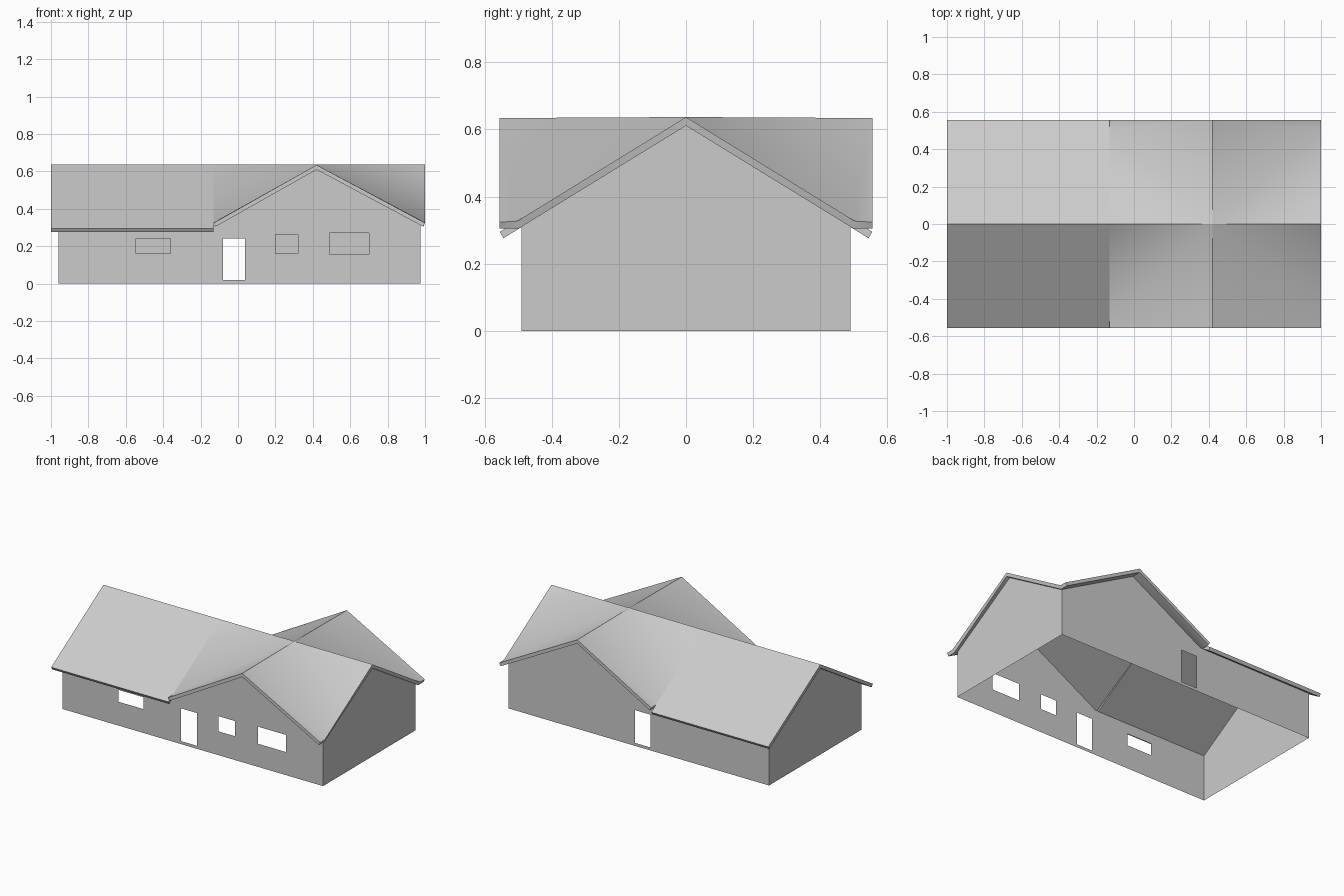
import bpy, bmesh
from mathutils import Vector
from math import radians

if "Cube" in bpy.data.objects:
    bpy.data.objects.remove(bpy.data.objects["Cube"])

RIDGE, EAVE, CROSS_EAVE = 0.637, 0.295, 0.327   # roof heights
YE = 0.555                                      # roof half depth
SEAM, CX = -0.13, 0.42                          # cross roof left edge, ridge x
VY = YE * (RIDGE - CROSS_EAVE) / (RIDGE - EAVE) # where the valley ends in y
DROP = 0.022                                    # wall top below roof surface


def finish(bm, name):
    me = bpy.data.meshes.new(name)
    bm.to_mesh(me)
    bm.free()
    ob = bpy.data.objects.new(name, me)
    bpy.context.collection.objects.link(ob)
    return ob


def wall(name, outline, to3d, outward, holes=()):
    """Flat wall sheet from a 2D outline with rectangular openings."""
    bm = bmesh.new()
    loops = [outline] + [[(a, c), (b, c), (b, d), (a, d)] for a, b, c, d in holes]
    edges = []
    for loop in loops:
        vs = [bm.verts.new(to3d(*p)) for p in loop]
        edges += [bm.edges.new((vs[i - 1], vs[i])) for i in range(len(vs))]
    bmesh.ops.triangle_fill(bm, use_beauty=True, use_dissolve=False,
                            edges=edges, normal=outward)
    bm.normal_update()
    for f in bm.faces:
        if f.normal.dot(Vector(outward)) < 0:
            f.normal_flip()
    return finish(bm, name)


def roof(name, faces):
    """Roof faces of the front half, mirrored to the back and thickened."""
    bm = bmesh.new()
    for s in (1, -1):
        for f in faces:
            bm.faces.new([bm.verts.new((x, y * s, z)) for x, y, z in f])
    bmesh.ops.remove_doubles(bm, verts=bm.verts[:], dist=1e-4)
    bm.normal_update()
    for f in bm.faces:
        if f.normal.z < 0:
            f.normal_flip()
    ob = finish(bm, name)
    m = ob.modifiers.new("thickness", 'SOLIDIFY')
    m.thickness, m.offset, m.use_even_offset = 0.022, -1, True
    bpy.ops.object.select_all(action='DESELECT')
    ob.select_set(True)
    bpy.context.view_layer.objects.active = ob
    bpy.ops.object.modifier_apply(modifier=m.name)
    bpy.ops.object.shade_smooth_by_angle(angle=radians(48))
    return ob


# Walls: gabled long sides with openings, gabled ends
X0, X1, Y = -0.96, 0.975, 0.49
side_top = RIDGE - (RIDGE - EAVE) * Y / YE - DROP
slope_l = (RIDGE - CROSS_EAVE) / (CX - SEAM)
foot = CX - (RIDGE - DROP - side_top) / slope_l
long_side = [(X0, 0), (X1, 0), (X1, side_top), (CX, RIDGE - DROP),
             (foot, side_top), (X0, side_top)]
end_side = [(-Y, 0), (Y, 0), (Y, side_top), (0, RIDGE - DROP), (-Y, side_top)]
door = (-0.08, 0.037, 0.02, 0.24)
windows = [(-0.545, -0.36, 0.16, 0.24), (0.2, 0.32, 0.16, 0.262),
           (0.49, 0.70, 0.155, 0.27)]
wall("front_wall", long_side, lambda a, b: (a, -Y, b), (0, -1, 0), [door] + windows)
wall("back_wall", long_side, lambda a, b: (a, Y, b), (0, 1, 0), [door])
wall("left_wall", end_side, lambda a, b: (X0, a, b), (-1, 0, 0))
wall("right_wall", end_side, lambda a, b: (X1, a, b), (1, 0, 0))

# Main roof over the left half
roof("main_roof", [[(-1, 0, RIDGE), (-1, -YE, EAVE), (SEAM, -YE, EAVE), (SEAM, 0, RIDGE)]])

# Crossing gables over the right half, meeting in valleys
C, F = (CX, 0, RIDGE), (CX, -YE, RIDGE - 0.003)
faces = []
for x in (SEAM, 1):
    valley = (x, -VY, CROSS_EAVE)
    faces += [[(x, 0, RIDGE), valley, C],
              [valley, (x, -YE, CROSS_EAVE - 0.003), F, C]]
roof("cross_roof", faces)
